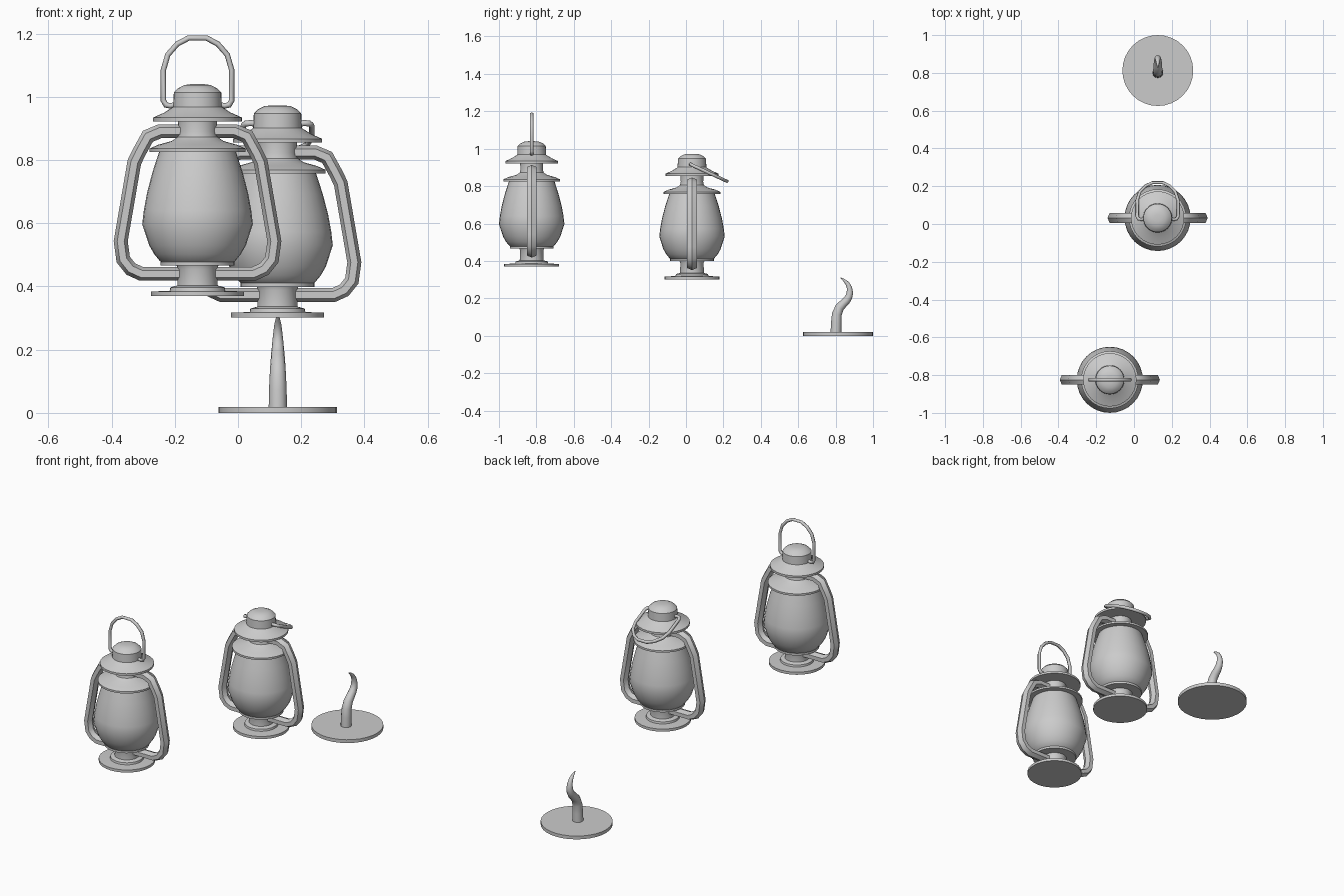
import bpy, bmesh, math
from mathutils import Vector, Matrix

if "Cube" in bpy.data.objects:
    bpy.data.objects.remove(bpy.data.objects["Cube"])


def finish(bm, name, matrix, angle=40):
    bmesh.ops.recalc_face_normals(bm, faces=bm.faces)
    bm.transform(matrix)
    me = bpy.data.meshes.new(name)
    bm.to_mesh(me)
    bm.free()
    ob = bpy.data.objects.new(name, me)
    bpy.context.collection.objects.link(ob)
    bpy.ops.object.select_all(action='DESELECT')
    ob.select_set(True)
    bpy.context.view_layer.objects.active = ob
    bpy.ops.object.shade_smooth_by_angle(angle=math.radians(angle))
    return ob


def skin(bm, rings):
    # join rings of vertices with quads and close both ends
    loops = [[bm.verts.new(p) for p in ring] for ring in rings]
    n = len(loops[0])
    for a, b in zip(loops, loops[1:]):
        for i in range(n):
            j = (i + 1) % n
            bm.faces.new((a[i], a[j], b[j], b[i]))
    bm.faces.new(loops[0][::-1])
    bm.faces.new(loops[-1])


def lathe(name, profile, matrix, sides=32):
    bm = bmesh.new()
    skin(bm, [[(r * math.cos(2 * math.pi * i / sides),
                r * math.sin(2 * math.pi * i / sides), z) for i in range(sides)]
              for r, z in profile])
    return finish(bm, name, matrix)


def sweep(name, path, radii, matrix, sides=6, depth=1.0, angle=40):
    # mitred tube along a path lying in the local xz plane
    pts = [Vector(p) for p in path]
    rings = []
    for k, p in enumerate(pts):
        d0 = (p - pts[k - 1]).normalized() if k else (pts[1] - p).normalized()
        d1 = (pts[k + 1] - p).normalized() if k + 1 < len(pts) else d0
        t = (d0 + d1).normalized()
        nrm = Vector((-t.y, t.x)) / max(t.dot(d0), 0.5)
        r = radii[k] if isinstance(radii, list) else radii
        ring = []
        for i in range(sides):
            a = 2 * math.pi * i / sides
            q = p + nrm * (r * math.cos(a))
            ring.append((q.x, r * depth * math.sin(a), q.y))
        rings.append(ring)
    bm = bmesh.new()
    skin(bm, rings)
    return finish(bm, name, matrix, angle)


BASE = [(.147, .369), (.147, .384), (.088, .386), (.086, .397), (.064, .403),
        (.062, .455), (.066, .466), (.117, .466), (.117, .478), (.10, .48)]
GLOBE = [(.108, .474), (.118, .479), (.137, .502), (.153, .530), (.175, .597),
         (.170, .640), (.160, .695), (.143, .760), (.121, .828)]
COLLAR = [(.115, .825), (.152, .825), (.152, .836), (.125, .848), (.082, .860),
          (.064, .872), (.060, .89), (.062, .925)]
HOOD = [(.06, .922), (.141, .922), (.141, .934), (.105, .950), (.077, .968),
        (.075, 1.014), (.062, 1.027), (.042, 1.037), (.018, 1.040)]
FRAME = [(.045, .891), (.119, .891), (.157, .875), (.185, .824), (.200, .793),
         (.243, .543), (.235, .485), (.211, .455), (.178, .44), (.045, .44)]
HALF_BAIL = [(.068, .976), (.085, .971), (.100, .974), (.108, .988), (.108, 1.085),
             (.094, 1.133), (.064, 1.167), (.028, 1.186)]
BAIL = HALF_BAIL + [(-x, z) for x, z in reversed(HALF_BAIL)]


def lantern(tag, place, swing):
    lathe("lantern_base_" + tag, BASE, place)
    lathe("glass_globe_" + tag, GLOBE, place)
    lathe("globe_collar_" + tag, COLLAR, place)
    lathe("chimney_hood_" + tag, HOOD, place)
    # side air tubes
    for side, s in (("right", 1), ("left", -1)):
        sweep("side_tube_%s_%s" % (side, tag), [(s * x, z) for x, z in FRAME],
              .022, place, 6, 1.36)
    # wire carrying handle, tilted about its pivots
    pivot = Matrix.Translation((0, 0, .98))
    tilt = pivot @ Matrix.Rotation(math.radians(-swing), 4, 'X') @ pivot.inverted()
    sweep("carry_handle_" + tag, BAIL, .0085, place @ tilt, 6, 1.15, 65)


# raised-handle lantern and lowered-handle lantern
lantern("raised", Matrix.Translation((-.128, -.825, 0)), 0)
lantern("lowered", Matrix.Translation((.125, .032, -.067)), 115)

# wall hook: round plate with a tapering curved spike
hook_at = Matrix.Translation((.126, .8125, 0))
lathe("hook_plate", [(.1875, 0), (.1875, .019)], hook_at)
SPIKE = [(-.011, .01), (-.009, .07), (-.006, .115), (.008, .150), (.027, .170),
         (.046, .189), (.058, .208), (.064, .230), (.061, .257), (.050, .280),
         (.033, .297), (.014, .310)]
SPIKE_R = [.029, .028, .026, .024, .0225, .021, .019, .017, .014, .011, .007, .002]
sweep("hook_spike", SPIKE, SPIKE_R,
      hook_at @ Matrix.Rotation(math.radians(90), 4, 'Z'), 12, 1.0, 60)
